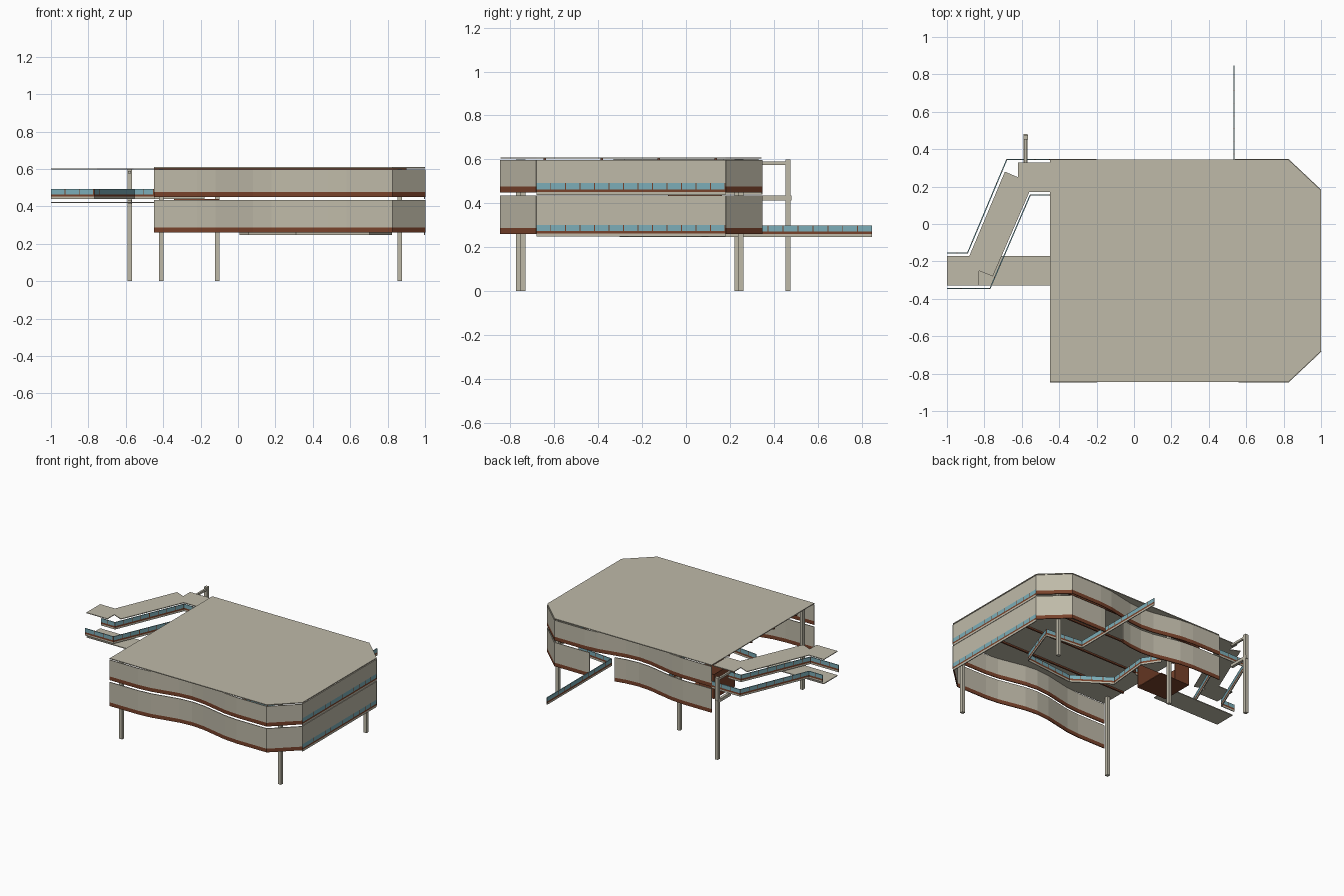
import bpy, bmesh, math
from mathutils import Vector

cube = bpy.data.objects.get("Cube")
if cube:
    bpy.data.objects.remove(cube)


def material(name, rgb):
    m = bpy.data.materials.new(name)
    m.use_nodes = True
    m.diffuse_color = (*rgb, 1)
    m.node_tree.nodes["Principled BSDF"].inputs["Base Color"].default_value = (*rgb, 1)
    return m


MATS = [material("warm concrete", (0.52, 0.49, 0.395)),
        material("rust brown", (0.19, 0.055, 0.024)),
        material("blue glass", (0.2, 0.42, 0.48))]
TAN, BROWN, GLASS = range(3)


def finish(name, bm):
    bmesh.ops.recalc_face_normals(bm, faces=bm.faces)
    mesh = bpy.data.meshes.new(name)
    bm.to_mesh(mesh)
    bm.free()
    for m in MATS:
        mesh.materials.append(m)
    ob = bpy.data.objects.new(name, mesh)
    bpy.context.collection.objects.link(ob)
    return ob


def box(name, x, y, z, mat=TAN):
    bm = bmesh.new()
    bmesh.ops.create_cube(bm, size=1)
    for v in bm.verts:
        v.co = [(a + b) / 2 + c * (b - a) for (a, b), c in zip((x, y, z), v.co)]
    for f in bm.faces:
        f.material_index = mat
    return finish(name, bm)


def plate(name, outline, z, thick, mat=TAN):
    bm = bmesh.new()
    face = bm.faces.new([bm.verts.new((x, y, z)) for x, y in outline])
    top = bmesh.ops.extrude_face_region(bm, geom=[face])["geom"]
    bmesh.ops.translate(bm, vec=(0, 0, thick),
                        verts=[g for g in top if isinstance(g, bmesh.types.BMVert)])
    for f in bm.faces:
        f.material_index = mat
    return finish(name, bm)


def ribbon(name, path, levels, mats, mullion_step=0, thick=0.006):
    """Upright strip along a plan path, coloured in horizontal layers."""
    pts, is_post = [Vector(path[0])], []
    for a, b in zip(path, path[1:]):
        a, b = Vector(a), Vector(b)
        n = max(1, round((b - a).length / mullion_step)) if mullion_step else 1
        for i in range(n):
            if mullion_step:
                t = (i + 1) / n - 0.004 / (b - a).length
                pts.append(a.lerp(b, t))
                is_post.append(False)
            pts.append(a.lerp(b, (i + 1) / n))
            is_post.append(bool(mullion_step))
    bm = bmesh.new()
    grid = [[bm.verts.new((p.x, p.y, z)) for p in pts] for z in levels]
    for r, mat in enumerate(mats):
        for c, post in enumerate(is_post):
            f = bm.faces.new((grid[r][c], grid[r][c + 1], grid[r + 1][c + 1], grid[r + 1][c]))
            f.material_index = BROWN if post and mat == GLASS else mat
    ob = finish(name, bm)
    mod = ob.modifiers.new("thickness", "SOLIDIFY")
    mod.thickness = thick
    mod.offset = 0
    return ob


def rail(name, path, base):
    ribbon(name, path, [base, base + 0.012, base + 0.024, base + 0.052],
           [TAN, BROWN, GLASS], 0.068)


# Main roof with two clipped corners
LEFT, RIGHT, FRONT, BACK = -0.45, 1.0, -0.845, 0.345
CLIP = 0.825
plate("main_roof", [(LEFT, FRONT), (CLIP, FRONT), (RIGHT, -0.68), (RIGHT, 0.18),
                    (CLIP, BACK), (LEFT, BACK)], 0.603, 0.006)

# Ceiling ribs
for i in range(4):
    y = -0.65 + i * 0.26
    box(f"ceiling_rib_{i}", (LEFT, 0.9), (y, y + 0.012), (0.592, 0.603), BROWN)


# Wavy wall bands: flush at both ends, bowed inwards along the middle
def wavy(edge, inward, x0, x1):
    def offset(x):
        t = min(1, max(0, (x + 0.22) / 0.8))
        return edge + inward * 0.03 * (1 - math.cos(2 * math.pi * t))
    inner = [-0.22 + 0.1 * i for i in range(9)]
    return [(x, offset(x)) for x in [x0] + [x for x in inner if x0 < x < x1] + [x1]]


BANDS = {"lower": (0.26, 0.287, 0.435), "upper": (0.45, 0.477, 0.598)}
for level, z in BANDS.items():
    front = wavy(FRONT, 1, LEFT, CLIP) + [(RIGHT, -0.68)]
    ribbon(f"{level}_front_wall", front, z, [BROWN, TAN])
    if level == "upper":
        ribbon("upper_back_wall", wavy(BACK, -1, LEFT, CLIP) + [(RIGHT, 0.18)], z, [BROWN, TAN])
    else:
        ribbon("lower_back_wall", wavy(BACK, -1, LEFT, 0.36), z, [BROWN, TAN])
        ribbon("lower_back_corner_wall", wavy(BACK, -1, 0.54, CLIP) + [(RIGHT, 0.18)],
               z, [BROWN, TAN])
    # Side wall with a glazed strip
    b = z[0] - 0.012
    ribbon(f"{level}_side_wall", [(0.997, -0.68), (0.997, 0.18)],
           [b, b + 0.014, b + 0.025, b + 0.054, z[2]], [TAN, BROWN, GLASS, TAN], 0.068)

# Columns
for i, (x, y, h) in enumerate([(-0.41, -0.763, 0.6), (0.865, -0.742, 0.6), (0.865, 0.25, 0.6),
                               (-0.11, 0.232, 0.6), (-0.58, 0.465, 0.6)]):
    box(f"column_{i}", (x - 0.012, x + 0.012), (y - 0.012, y + 0.012), (0, h))
box("column_arm", (-0.59, -0.57), (0.32, 0.48), (0.413, 0.435))
box("column_upper_arm", (-0.587, -0.573), (0.32, 0.465), (0.575, 0.59))

# Zigzag canopy and the straight walkway slab below it
plate("zigzag_canopy", [(-1, -0.33), (-0.83, -0.33), (-0.83, -0.25), (-0.755, -0.28),
                        (-0.56, 0.17), (LEFT, 0.17), (LEFT, 0.33), (-0.62, 0.33),
                        (-0.62, 0.25), (-0.69, 0.28), (-0.88, -0.17), (-1, -0.17)],
      0.596, 0.005)
plate("walkway_slab", [(-1, -0.33), (LEFT, -0.33), (LEFT, -0.17), (-1, -0.17)], 0.418, 0.006)

# Walkway railings
rail("outer_walkway_rail", [(-1, -0.155), (-0.89, -0.155), (-0.68, BACK), (LEFT, BACK)], 0.44)
rail("inner_walkway_rail", [(-1, -0.345), (-0.77, -0.345), (-0.555, 0.155), (LEFT, 0.155)], 0.44)
rail("upper_hall_rail", [(LEFT, -0.17), (-0.18, -0.2)], 0.44)

# Winding railing that runs out through the back opening
rail("winding_rail", [(0.535, 0.848), (0.535, 0.1), (0.82, 0.07), (0.7, -0.26), (0.31, -0.3),
                      (0.06, -0.13), (0.09, 0.18), (0.01, 0.3)], 0.247)

# Open brown stair core
X0, X1, Y0, Y1 = -0.34, -0.1, -0.08, 0.16
box("stair_core_floor", (X0, X1), (Y0, Y1), (0.26, 0.267), BROWN)
ribbon("stair_core_walls", [(X1, Y0), (X0, Y0), (X0, Y1), (X0 + 0.12, Y1)],
       [0.26, 0.44], [BROWN])
